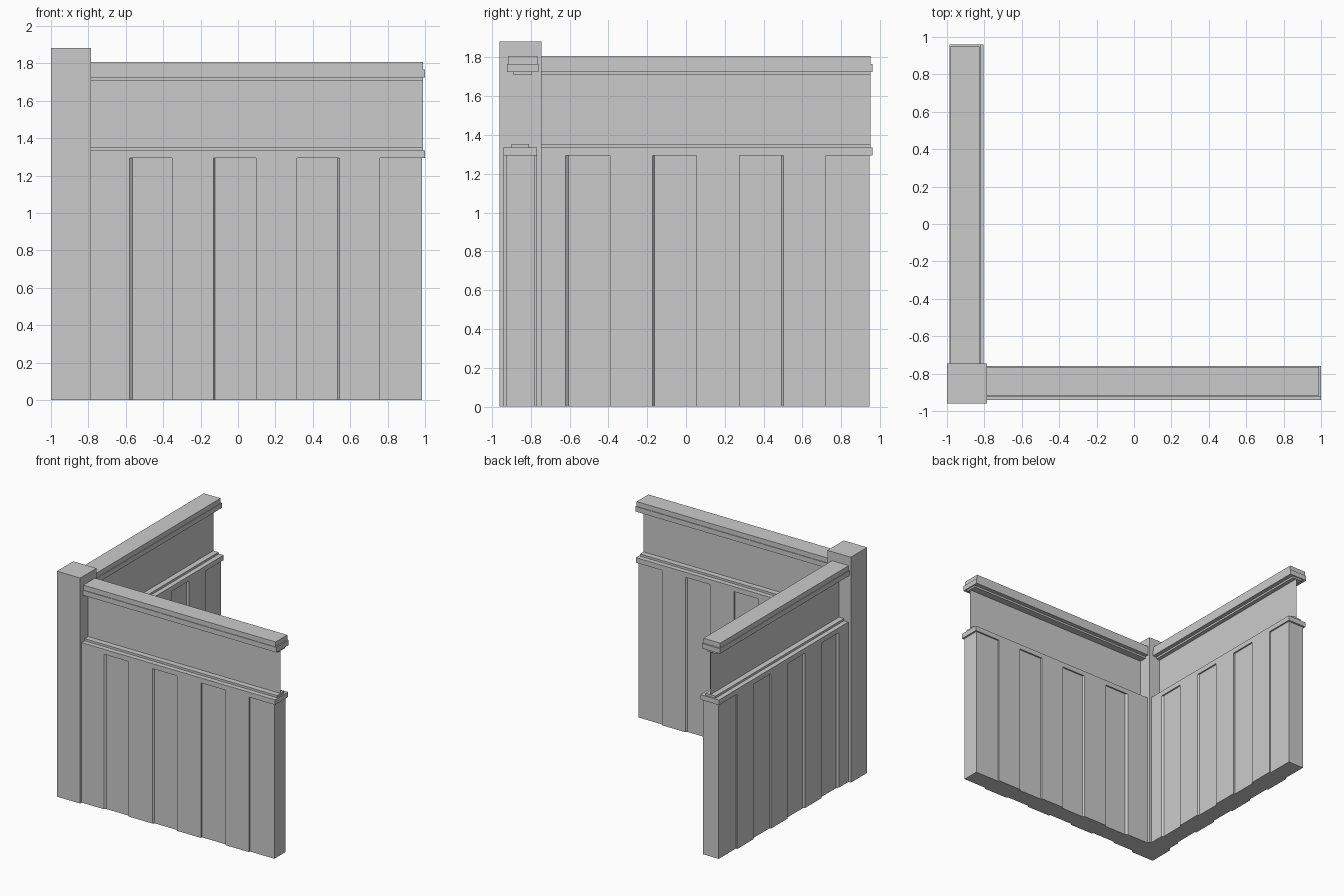
import bpy, bmesh, math
from mathutils import Matrix

if "Cube" in bpy.data.objects:
    bpy.data.objects.remove(bpy.data.objects["Cube"])

START = -0.785   # where the walls meet the post
MID = -0.854     # centre line of the boarded wall


def make(name, bm, matrix=Matrix()):
    bm.transform(matrix)
    bmesh.ops.recalc_face_normals(bm, faces=bm.faces)
    mesh = bpy.data.meshes.new(name)
    bm.to_mesh(mesh)
    bm.free()
    bpy.context.collection.objects.link(bpy.data.objects.new(name, mesh))


def box(name, x, y, z, matrix=Matrix()):
    bm = bmesh.new()
    bmesh.ops.create_cube(bm, size=1)
    bmesh.ops.scale(bm, vec=(x[1] - x[0], y[1] - y[0], z[1] - z[0]), verts=bm.verts)
    bmesh.ops.translate(bm, vec=(sum(x) / 2, sum(y) / 2, sum(z) / 2), verts=bm.verts)
    make(name, bm, matrix)


def boards(name, height, matrix):
    # plan outline: raised boards alternate with recesses on both sides
    raised, low = 0.086, 0.073
    half = [(START, raised)]
    # recess left, right, left slant, right slant
    for a, b, sa, sb in [(-0.58, -0.352, 0.016, 0), (-0.132, 0.095, 0.01, 0),
                         (0.315, 0.542, 0, 0.01), (0.76, 0.985, 0, 0)]:
        half += [(a, raised), (a + sa, low), (b - sb, low)]
        if b < 0.9:
            half.append((b, raised))
    outline = [(x, MID - d) for x, d in half] + [(x, MID + d) for x, d in reversed(half)]
    bm = bmesh.new()
    face = bm.faces.new([bm.verts.new((x, y, 0)) for x, y in outline])
    top = bmesh.ops.extrude_face_region(bm, geom=[face], use_keep_orig=True)
    verts = [v for v in top["geom"] if isinstance(v, bmesh.types.BMVert)]
    bmesh.ops.translate(bm, vec=(0, 0, height), verts=verts)
    make(name, bm, matrix)


def sheet(name, x, y, z, matrix):
    bm = bmesh.new()
    bm.faces.new([bm.verts.new(p) for p in
                  [(x[0], y, z[0]), (x[1], y, z[0]), (x[1], y, z[1]), (x[0], y, z[1])]])
    make(name, bm, matrix)


def wall(prefix, m):
    boards(prefix + "_boards", 1.293, m)
    # ledge on top of the boards
    box(prefix + "_ledge", (START, 1.0), (-0.94, -0.768), (1.293, 1.335), m)
    box(prefix + "_ledge_step", (START, 0.99), (-0.9, -0.808), (1.335, 1.353), m)
    # thin upper panel
    sheet(prefix + "_upper_panel", (START, 0.99), -0.854, (1.353, 1.708), m)
    # top rail in three steps
    box(prefix + "_rail_under", (START, 0.99), (-0.888, -0.794), (1.708, 1.724), m)
    box(prefix + "_rail_middle", (START, 1.0), (-0.923, -0.759), (1.724, 1.766), m)
    box(prefix + "_rail_cap", (START, 0.99), (-0.918, -0.764), (1.766, 1.807), m)


# corner post
box("corner_post", (-1.0, -0.785), (-0.96, -0.745), (0, 1.882))

# front wall, and the same wall turned a quarter to form the left side
wall("front_wall", Matrix())
wall("left_wall", Matrix.Translation((-1.745, 0.04 - 0.08, 0)) @ Matrix.Rotation(math.pi / 2, 4, 'Z'))
